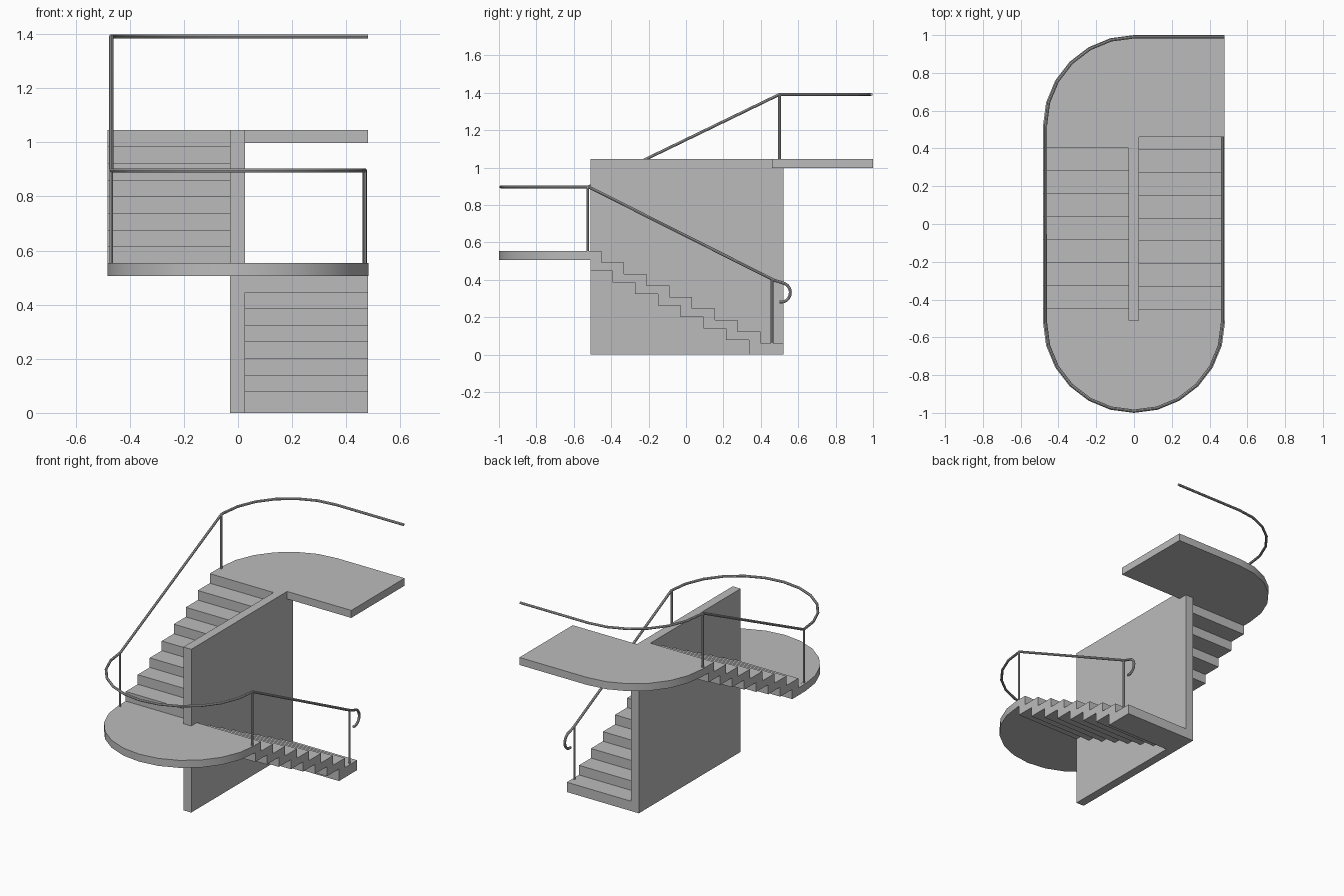
import bpy, bmesh, math
from mathutils import Vector

if "Cube" in bpy.data.objects:
    bpy.data.objects.remove(bpy.data.objects["Cube"])

grey = bpy.data.materials.new("light_grey")
grey.diffuse_color = (0.5, 0.5, 0.5, 1)
grey.use_nodes = True
grey.node_tree.nodes["Principled BSDF"].inputs["Base Color"].default_value = grey.diffuse_color


def prism(name, points, offset, smooth=False):
    """Extrude a closed outline of 3D points along an offset."""
    bm = bmesh.new()
    face = bm.faces.new([bm.verts.new(p) for p in points])
    new = bmesh.ops.extrude_face_region(bm, geom=[face])["geom"]
    verts = [v for v in new if isinstance(v, bmesh.types.BMVert)]
    bmesh.ops.translate(bm, verts=verts, vec=offset)
    bmesh.ops.recalc_face_normals(bm, faces=bm.faces)
    mesh = bpy.data.meshes.new(name)
    bm.to_mesh(mesh)
    bm.free()
    return finish(bpy.data.objects.new(name, mesh), smooth)


def finish(obj, smooth=False):
    if obj.name not in bpy.context.collection.objects:
        bpy.context.collection.objects.link(obj)
    obj.data.materials.clear()
    obj.data.materials.append(grey)
    if smooth:
        bpy.ops.object.select_all(action='DESELECT')
        obj.select_set(True)
        bpy.context.view_layer.objects.active = obj
        bpy.ops.object.shade_smooth_by_angle(angle=math.radians(35))
    return obj


def tube(name, points, radius):
    """Round bar swept along a polyline."""
    curve = bpy.data.curves.new(name, 'CURVE')
    curve.dimensions = '3D'
    curve.bevel_depth = radius
    curve.bevel_resolution = 2
    curve.use_fill_caps = True
    spline = curve.splines.new('POLY')
    spline.points.add(len(points) - 1)
    for sp, p in zip(spline.points, points):
        sp.co = (*p, 1)
    obj = bpy.data.objects.new(name, curve)
    bpy.context.collection.objects.link(obj)
    bpy.ops.object.select_all(action='DESELECT')
    obj.select_set(True)
    bpy.context.view_layer.objects.active = obj
    bpy.ops.object.convert(target='MESH')
    return finish(bpy.context.view_layer.objects.active, True)


def arc(radius, cy, start, end, z, steps):
    out = []
    for i in range(steps + 1):
        a = math.radians(start + (end - start) * i / steps)
        out.append((radius * math.cos(a), cy + radius * math.sin(a), z))
    return out


R = 0.482            # landing radius
RISE, RUN = 0.0614, 0.1215
MID, TOP, SLAB = 0.554, 1.045, 0.048

# central wall, notched under the upper landing
wall = [(-0.51, 0), (0.52, 0), (0.52, TOP - SLAB), (0.46, TOP - SLAB), (0.46, TOP), (-0.51, TOP)]
prism("central_wall", [(-0.03, y, z) for y, z in wall], (0.056, 0, 0))

# half-round middle landing
outline = [(-R, -0.51, MID - SLAB)] + arc(R, -0.518, 180, 360, MID - SLAB, 12) + [(R, -0.51, MID - SLAB)]
prism("middle_landing", outline, (0, 0, SLAB), True)

# upper landing with one rounded corner
zb = TOP - SLAB
outline = [(-R, 0.46, zb), (0.48, 0.46, zb), (0.48, 0.518 + R, zb)] + arc(R, 0.518, 90, 180, zb, 6)
prism("upper_landing", outline, (0, 0, SLAB), True)


def flight_profile():
    """Sawtooth top and underside, descending from y=-0.51 to y=0.52."""
    pts = [(-0.51, MID)]
    for i in range(8):
        y = -0.453 + RUN * i
        pts += [(y, MID - RISE * i), (y, MID - RISE * (i + 1))]
    pts += [(0.52, MID - RISE * 8), (0.52, 0), (0.336, 0)]
    for i in range(7):
        y, z = 0.336 - RUN * i, 0.077 + RISE * i
        pts += [(y, z), (y - RUN if i < 6 else -0.51, z)]
        if i < 6:
            continue
    return pts


# lower flight, and the upper one turned round and lifted
flight = flight_profile()
prism("lower_flight", [(0.026, y, z) for y, z in flight], (R - 0.028, 0, 0))
upper = [(max(-0.05 - y, -0.51), max(z + TOP - MID, MID - SLAB)) for y, z in flight]
# drop the duplicate corner left by trimming at the middle landing
clean = [p for i, p in enumerate(upper) if (Vector(p) - Vector(upper[i - 1])).length > 1e-4]
prism("upper_flight", [(-R, y, z) for y, z in clean], (R - 0.03, 0, 0))

# continuous handrail: hook, lower slope, middle curve, upper slope, upper curve
RR, LOW, HIGH = 0.468, 0.896, 1.391
hook = []
for i in range(9):
    a = math.radians(-100 + 165 * i / 8)
    hook.append((RR, 0.508 + 0.05 * math.cos(a), 0.332 + 0.052 * math.sin(a)))
rail = hook + [(RR, 0.47, 0.398), (RR, -0.52, LOW)]
rail += arc(RR, -0.522, 0, -180, LOW, 12)[1:]
rail += [(-RR, 0.5, HIGH)]
rail += arc(RR, 0.522, 180, 90, HIGH, 6)
rail += [(0.48, 0.522 + RR, HIGH)]
tube("handrail", rail, 0.008)

# posts
for name, x, y, z0, z1 in [
    ("bottom_post", RR, 0.46, 0.06, 0.40),
    ("middle_post_right", RR, -0.525, MID - 0.005, LOW),
    ("middle_post_left", -RR, -0.525, MID - 0.005, LOW),
    ("top_post", -RR, 0.5, TOP - 0.005, HIGH),
]:
    tube(name, [(x, y, z0), (x, y, z1)], 0.007)
